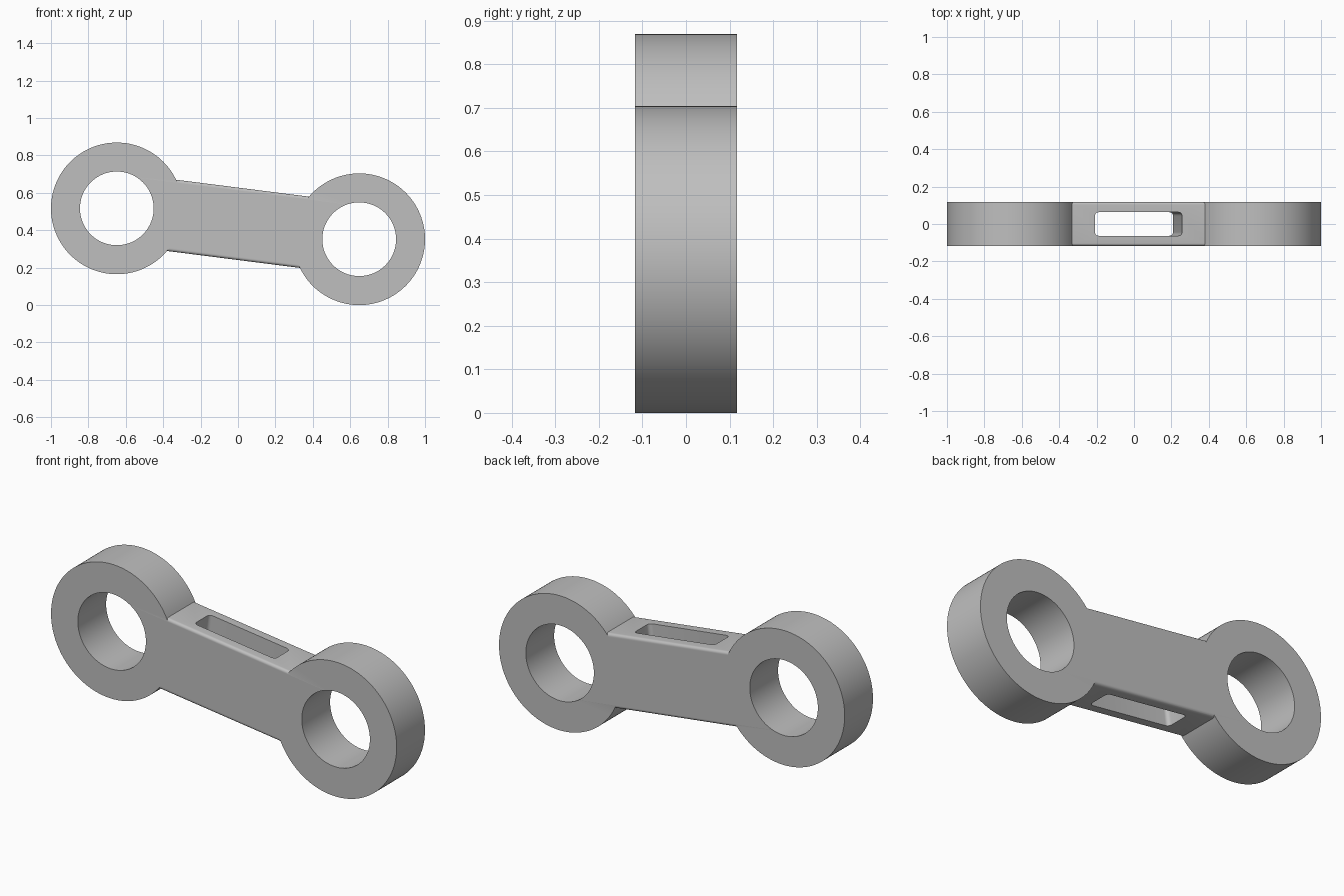
import bpy, bmesh, math
from mathutils import Matrix, Vector

if "Cube" in bpy.data.objects:
    bpy.data.objects.remove(bpy.data.objects["Cube"], do_unlink=True)

DEPTH = 0.234
OUTER, BORE = 0.352, 0.197
LEFT_EYE = Vector((0.648, 0, 0.352))
RIGHT_EYE = Vector((-0.648, 0, 0.517))
MID = (LEFT_EYE + RIGHT_EYE) / 2
SPAN = (LEFT_EYE - RIGHT_EYE).length
TILT = math.atan2(RIGHT_EYE.z - LEFT_EYE.z, LEFT_EYE.x - RIGHT_EYE.x)
PLACE = Matrix.Translation(MID) @ Matrix.Rotation(TILT, 4, 'Y')

steel = bpy.data.materials.new("light grey metal")
steel.use_nodes = True
grey = (0.52, 0.52, 0.52, 1)
steel.diffuse_color = grey
steel.node_tree.nodes["Principled BSDF"].inputs["Base Color"].default_value = grey


def finish(name, bm):
    mesh = bpy.data.meshes.new(name)
    bmesh.ops.recalc_face_normals(bm, faces=bm.faces)
    bm.to_mesh(mesh)
    bm.free()
    mesh.materials.append(steel)
    obj = bpy.data.objects.new(name, mesh)
    bpy.context.collection.objects.link(obj)
    return obj


def cylinder(name, centre, radius, depth):
    bm = bmesh.new()
    turn = Matrix.Translation(centre) @ Matrix.Rotation(math.pi / 2, 4, 'X')
    bmesh.ops.create_cone(bm, cap_ends=True, segments=128, radius1=radius,
                          radius2=radius, depth=depth, matrix=turn)
    return finish(name, bm)


def rounded_block(name, size, axis, radius):
    """Block in the tilted frame, with the edges along one axis rounded."""
    bm = bmesh.new()
    bmesh.ops.create_cube(bm, size=1)
    bmesh.ops.scale(bm, vec=size, verts=bm.verts)
    edges = [e for e in bm.edges
             if abs((e.verts[0].co - e.verts[1].co).normalized()[axis]) > 0.9]
    bmesh.ops.bevel(bm, geom=edges, offset=radius, segments=6,
                    profile=0.5, affect='EDGES')
    bm.transform(PLACE)
    return finish(name, bm)


def combine(target, tool, operation):
    bpy.context.view_layer.objects.active = target
    mod = target.modifiers.new(operation.lower(), 'BOOLEAN')
    mod.operation, mod.solver, mod.object = operation, 'EXACT', tool
    bpy.ops.object.modifier_apply(modifier=mod.name)
    bpy.data.objects.remove(tool, do_unlink=True)


# Connecting bar with softened long edges, joined to the two ring ends
link = rounded_block("link_arm", (SPAN, DEPTH, 0.384), 0, 0.014)
for eye in (LEFT_EYE, RIGHT_EYE):
    combine(link, cylinder("ring_end", eye, OUTER, DEPTH), 'UNION')

# Round bores through the ring ends
for eye in (LEFT_EYE, RIGHT_EYE):
    combine(link, cylinder("bore", eye, BORE, 1), 'DIFFERENCE')

# Slot running through the bar from top to bottom
combine(link, rounded_block("slot", (0.47, 0.126, 0.8), 2, 0.02), 'DIFFERENCE')

bpy.ops.object.select_all(action='DESELECT')
link.select_set(True)
bpy.context.view_layer.objects.active = link
bpy.ops.object.shade_smooth_by_angle(angle=math.radians(30))
